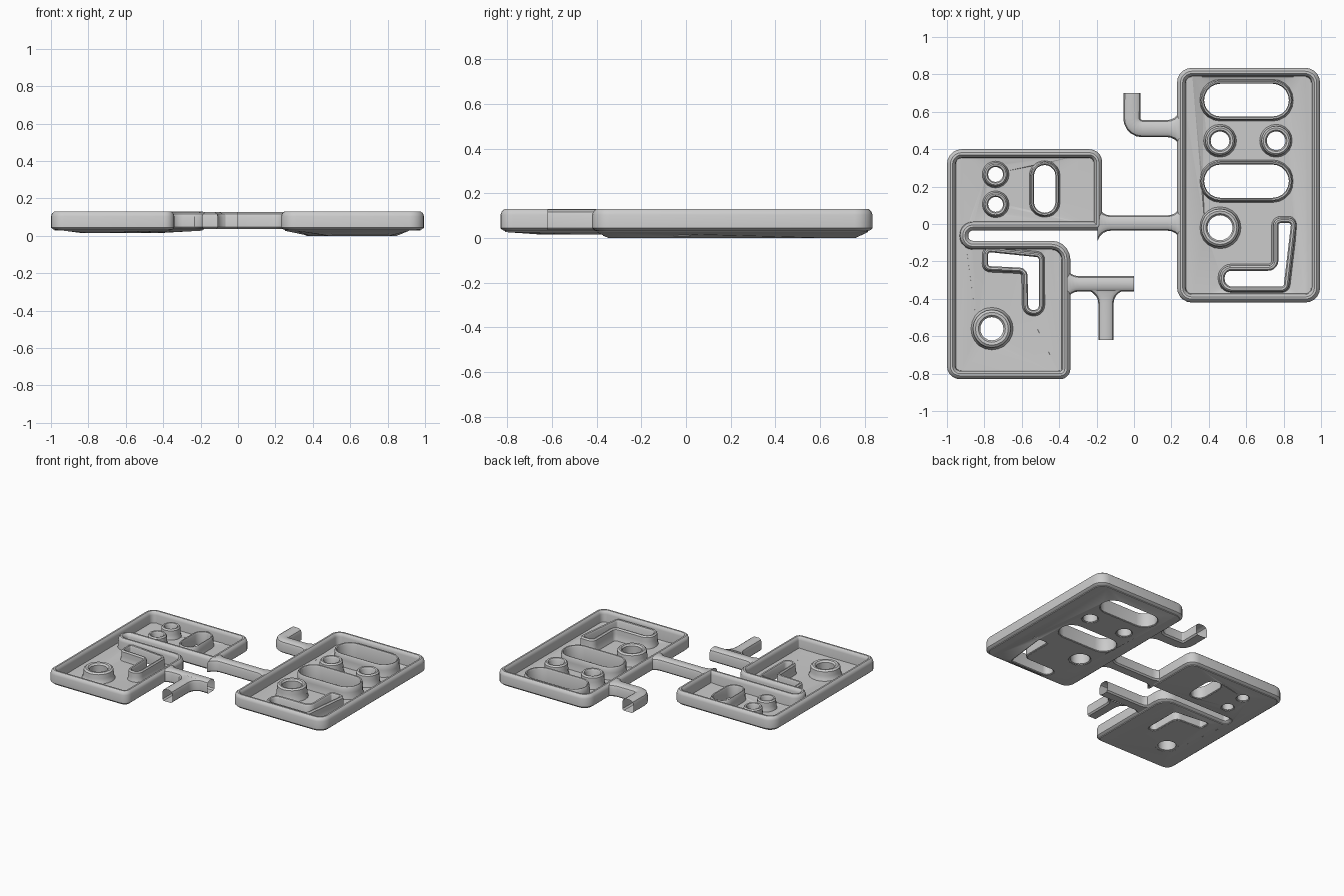
import bpy, bmesh, math
from mathutils import Vector
from mathutils.geometry import tessellate_polygon

if "Cube" in bpy.data.objects:
    bpy.data.objects.remove(bpy.data.objects["Cube"])


def rounded(corners, closed=True, n=5):
    """Round each (x, y, radius) corner; return (point, left normal) pairs."""
    out, m = [], len(corners)
    for i, (x, y, r) in enumerate(corners):
        p = Vector((x, y))
        nxt = Vector(corners[(i + 1) % m][:2]) - p
        prv = p - Vector(corners[i - 1][:2])
        if not closed and i in (0, m - 1):
            d = (nxt if i == 0 else prv).normalized()
            out.append((p, Vector((-d.y, d.x))))
            continue
        prv.normalize()
        nxt.normalize()
        turn = math.atan2(prv.x * nxt.y - prv.y * nxt.x, prv.dot(nxt))
        s = 1 if turn > 0 else -1
        left = Vector((-prv.y, prv.x))
        start = p - prv * r * math.tan(abs(turn) / 2)
        center = start + left * s * r
        a0 = math.atan2(left.y, left.x)
        for k in range(n + 1):
            a = a0 + turn * k / n
            nv = Vector((math.cos(a), math.sin(a)))
            q = center - nv * s * r
            if not out or (q - out[-1][0]).length > 1e-4:
                out.append((q, nv))
    if closed and (out[0][0] - out[-1][0]).length < 1e-4:
        out.pop()
    return out


def finish(bm, name):
    bmesh.ops.remove_doubles(bm, verts=bm.verts, dist=1e-5)
    bmesh.ops.recalc_face_normals(bm, faces=bm.faces)
    me = bpy.data.meshes.new(name)
    bm.to_mesh(me)
    bm.free()
    ob = bpy.data.objects.new(name, me)
    bpy.context.collection.objects.link(ob)
    bpy.ops.object.select_all(action='DESELECT')
    ob.select_set(True)
    bpy.context.view_layer.objects.active = ob
    bpy.ops.object.shade_smooth_by_angle(angle=math.radians(35))
    return ob


def sweep(name, path, section, closed=True, widths=None):
    """Carry a closed (offset, z) section along a path."""
    bm = bmesh.new()
    rows = []
    for i, (p, nv) in enumerate(path):
        w = widths[i] if widths else 1
        rows.append([bm.verts.new((*(p + nv * u * w), z)) for u, z in section])
    k = len(section)
    for i in range(len(rows) if closed else len(rows) - 1):
        a, b = rows[i], rows[(i + 1) % len(rows)]
        for j in range(k):
            bm.faces.new((a[j], b[j], b[(j + 1) % k], a[(j + 1) % k]))
    return finish(bm, name)


def box(x0, x1, y0, y1, r):
    return [(x0, y0, r), (x1, y0, r), (x1, y1, r), (x0, y1, r)]


def disc(x, y, r):
    return box(x - r, x + r, y - r, y + r, r)


BASE = 0.027
RIM = [(0.012, 0.034), (0, 0.044), (0, 0.104), (0.006, 0.12), (0.018, 0.13),
       (0.03, 0.13), (0.04, 0.12), (0.044, 0.104), (0.048, 0.03), (0.03, 0.03)]


def pan(name, outline, holes, sag):
    """Tray: rounded rim, thin sagging floor and a raised collar per hole."""
    edge = rounded(outline)
    sweep(name + "_rim", edge, RIM)
    loops = [[Vector((*(p + nv * 0.02), BASE)) for p, nv in edge]]
    zb = BASE - sag
    for i, (corners, w) in enumerate(holes):
        loop = rounded(corners)
        collar = [(0, zb + 0.004), (0, 0.096), (-0.2 * w, 0.108), (-0.5 * w, 0.11),
                  (-0.75 * w, 0.1), (-0.8 * w, 0.07), (-0.88 * w, zb + 0.03),
                  (-w, zb + 0.021), (-w, zb + 0.01), (-0.2 * w, zb)]
        sweep(f"{name}_hole_collar_{i + 1}", loop, collar)
        loops.append([Vector((*(p - nv * 0.3 * w), zb)) for p, nv in loop][::-1])
    bm = bmesh.new()
    verts = [bm.verts.new(v) for lp in loops for v in lp]
    for tri in tessellate_polygon(loops):
        if len(set(tri)) == 3:
            bm.faces.new([verts[t] for t in tri])
    ext = bmesh.ops.extrude_face_region(bm, geom=bm.faces[:], use_keep_orig=True)
    for v in ext["geom"]:
        if isinstance(v, bmesh.types.BMVert):
            v.co.z += 0.02
    finish(bm, name + "_floor")


FLARE = [(0, 2.3), (0.012, 1.75), (0.03, 1.3), (0.05, 1.07), (0.07, 1)]


def runner(name, corners, w=0.041, both=False):
    """Open-ended tube that widens into the part it starts from."""
    path = rounded(corners, closed=False)

    def lead(a, b):
        d = (b[0] - a[0]).normalized()
        return [(a[0] + d * (0.02 + s), a[1]) for s, f in FLARE], [f for s, f in FLARE]
    pts, wid = lead(path[0], path[1])
    mid = path[1:-1]
    if both:
        p2, w2 = lead(path[-1], path[-2])
        pts, wid = pts + mid + p2[::-1], wid + [1] * len(mid) + w2[::-1]
    else:
        pts, wid = pts + mid + path[-1:], wid + [1] * (len(mid) + 1)
    half = [(w * 0.75, 0.036), (w, 0.046), (w, 0.1), (w * 0.85, 0.117), (w * 0.5, 0.127)]
    sweep(name, pts, half + [(-u, z) for u, z in reversed(half)], False, wid)


# left tray: C-shaped, with a slit between its upper and lower halves
left = [(-1, -0.83, 0.07), (-0.34, -0.83, 0.055), (-0.34, -0.09, 0.1), (-0.885, -0.09, 0.024),
        (-0.885, -0.035, 0.024), (-0.17, -0.035, 0.03), (-0.17, 0.4, 0.07), (-1, 0.4, 0.08)]
left_bent_slot = [(-0.78, -0.225, 0.012), (-0.57, -0.235, 0.045), (-0.565, -0.46, 0.026),
                  (-0.508, -0.46, 0.026), (-0.508, -0.178, 0.015), (-0.78, -0.15, 0.012)]
pan("left_tray", left, [
    (disc(-0.74, 0.265, 0.04), 0.032),
    (disc(-0.74, 0.105, 0.04), 0.032),
    (box(-0.535, -0.42, 0.06, 0.315, 0.057), 0.025),
    (disc(-0.76, -0.56, 0.062), 0.052),
    (left_bent_slot, 0.032)], 0.012)

# right tray: rectangle with slots, round holes and a bent slot
right_bent_slot = [(0.485, -0.335, 0.04), (0.80, -0.335, 0.015), (0.84, 0.005, 0.012),
                   (0.772, 0.005, 0.012), (0.772, -0.25, 0.055), (0.485, -0.25, 0.035)]
pan("right_tray", box(0.23, 0.995, -0.42, 0.835, 0.08), [
    (box(0.375, 0.828, 0.575, 0.75, 0.087), 0.025),
    (box(0.375, 0.828, 0.14, 0.318, 0.088), 0.025),
    (disc(0.46, 0.445, 0.05), 0.038),
    (disc(0.76, 0.445, 0.05), 0.038),
    (disc(0.46, -0.02, 0.067), 0.045),
    (right_bent_slot, 0.036)], 0.027)

# runners: bridge between the trays, elbow arm and tee arm
runner("bridge", [(-0.215, 0.005, 0), (0.27, 0.005, 0)], both=True)
runner("elbow_arm", [(0.27, 0.51, 0), (-0.012, 0.51, 0.055), (-0.01, 0.70, 0)], 0.046)
runner("tee_arm", [(-0.385, -0.32, 0), (0.0, -0.32, 0)])
runner("tee_stem", [(-0.15, -0.335, 0), (-0.15, -0.62, 0)])
